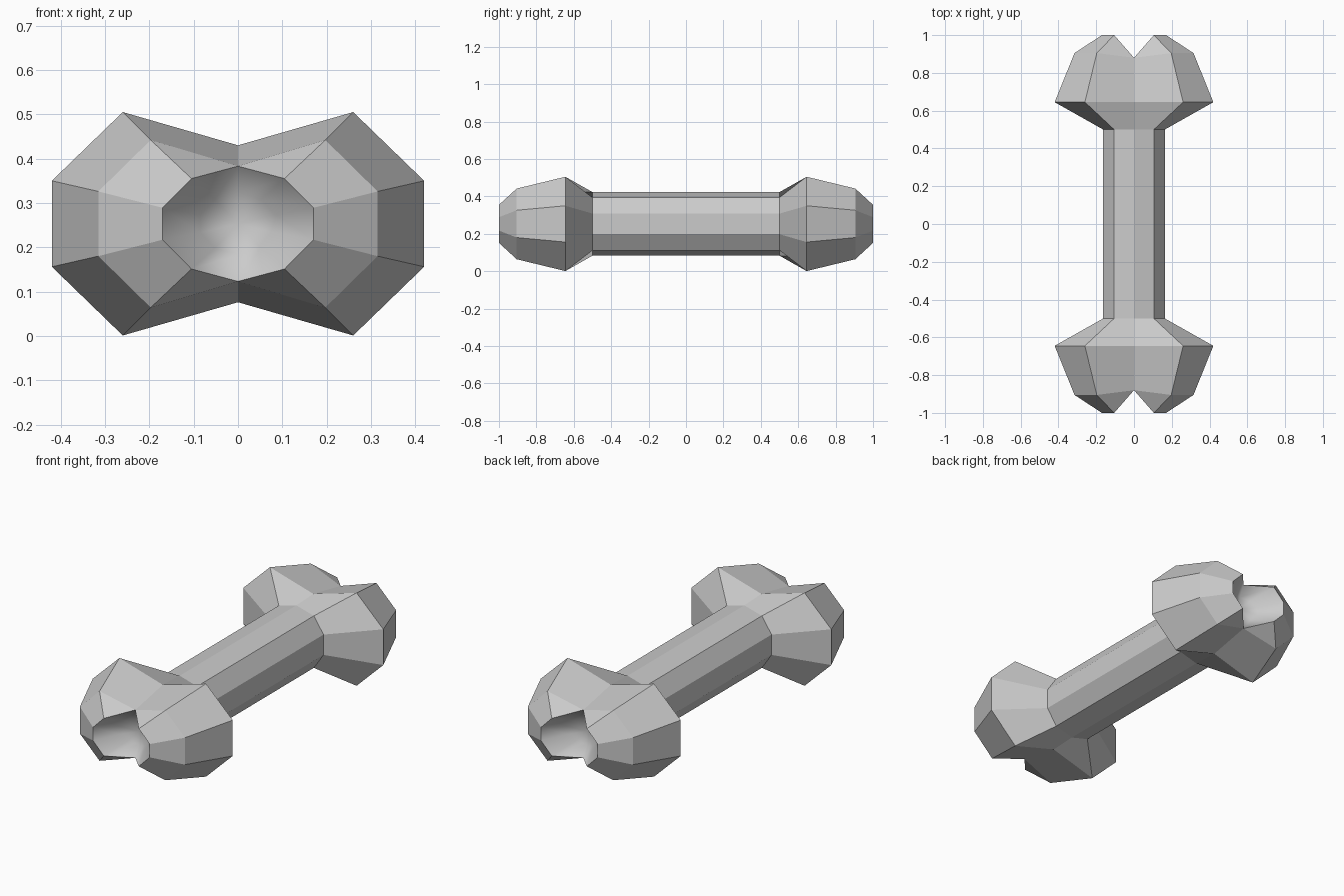
import bpy, bmesh

if "Cube" in bpy.data.objects:
    bpy.data.objects.remove(bpy.data.objects["Cube"])

MID = 0.253  # height of the bone's long axis


def ring_points(quarter, sign):
    """Mirror (x, y, z offset) of top-centre, shoulder, side into a 10-point ring."""
    c, a, b = quarter
    pts = [c, a, b]
    pts += [(b[0], b[1], -b[2]), (a[0], a[1], -a[2]), (c[0], c[1], -c[2])]
    pts += [(-x, y, z) for x, y, z in reversed(pts[1:5])]
    return [(x, sign * y, MID + z) for x, y, z in pts]


# Half of the bone, from shaft end to rim and into the dished end
shaft_end = [(0, .50, .170), (.105, .50, .141), (.163, .50, .055)]
knuckle = [(0, .645, .177), (.26, .645, .252), (.42, .645, .097)]
shoulder = [(0, .88, .130), (.197, .905, .189), (.315, .905, .073)]
rim = [(0, .88, .130), (.105, 1.0, .102), (.17, 1.0, .036)]
dish = [(0, .85, .070), (.052, .875, .055), (.085, .89, .020)]
outer = [shaft_end, knuckle, shoulder, rim, dish]

bm = bmesh.new()
sections = [(q, -1, i) for i, q in reversed(list(enumerate(outer)))]
sections += [(q, 1, i) for i, q in enumerate(outer)]
rings = [[bm.verts.new(p) for p in ring_points(q, s)] for q, s, i in sections]

# Skin neighbouring rings; the inside of each dish is smooth
for k in range(len(rings) - 1):
    for j in range(10):
        n = (j + 1) % 10
        f = bm.faces.new((rings[k][j], rings[k][n], rings[k + 1][n], rings[k + 1][j]))
        f.smooth = k in (0, len(rings) - 2)

# Dish floors
for ring, s in ((rings[0], -1), (rings[-1], 1)):
    centre = bm.verts.new((0, s * .845, MID))
    for j in range(10):
        f = bm.faces.new((ring[j], ring[(j + 1) % 10], centre))
        f.smooth = True

# The shoulder and rim share their notch points
bmesh.ops.remove_doubles(bm, verts=bm.verts, dist=0.0005)
bmesh.ops.recalc_face_normals(bm, faces=bm.faces)
mesh = bpy.data.meshes.new("bone")
bm.to_mesh(mesh)
bm.free()
bpy.context.collection.objects.link(bpy.data.objects.new("bone", mesh))
